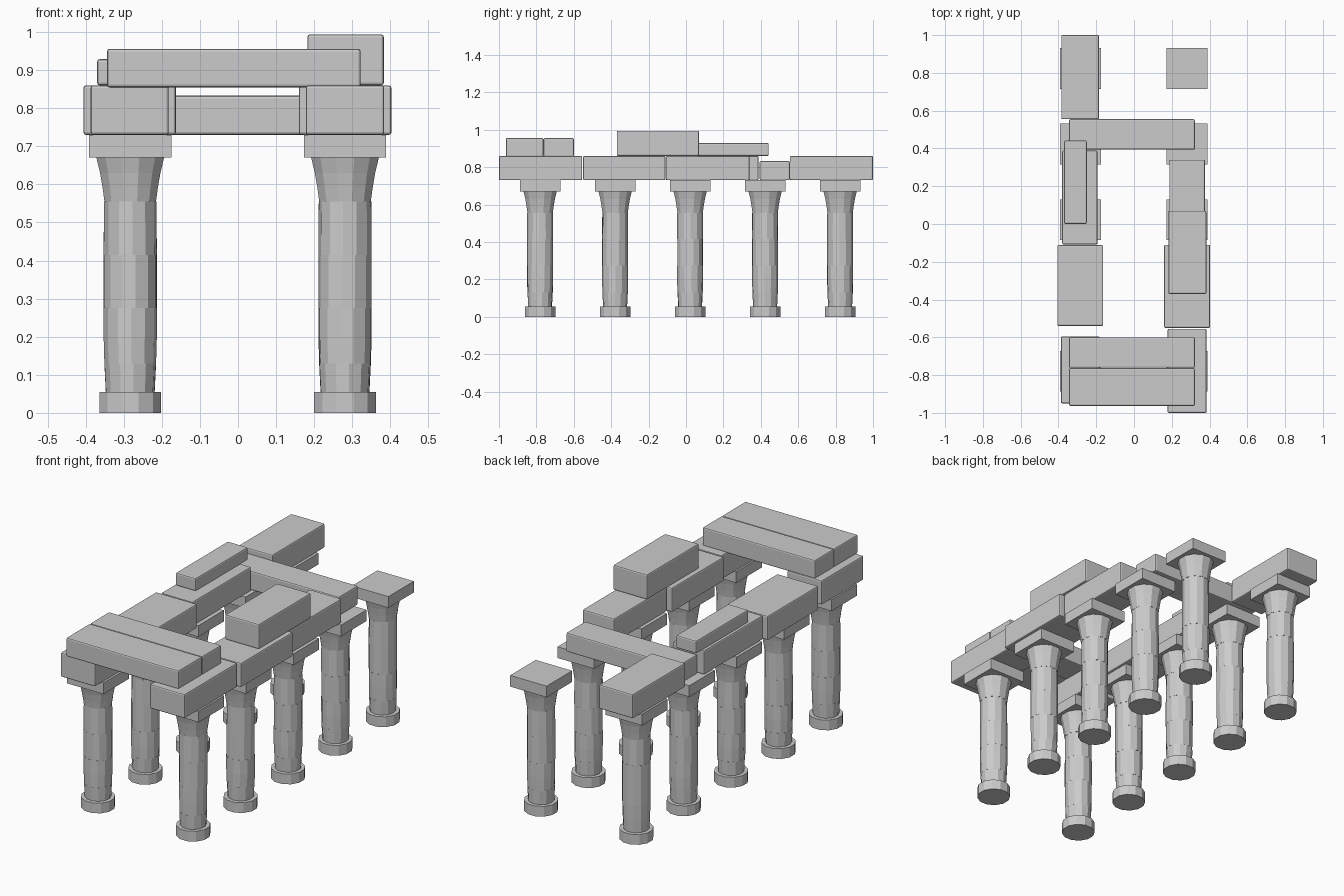
import bpy, bmesh, math, random
from mathutils import Matrix

random.seed(4)
cube = bpy.data.objects.get("Cube")
if cube:
    bpy.data.objects.remove(cube)

stone = bpy.data.materials.new("grey_stone")
stone.use_nodes = True
grey = (0.6, 0.6, 0.6, 1)
stone.diffuse_color = grey
stone.node_tree.nodes["Principled BSDF"].inputs["Base Color"].default_value = grey


def finish(name, bm):
    mesh = bpy.data.meshes.new(name)
    bmesh.ops.recalc_face_normals(bm, faces=bm.faces)
    bm.to_mesh(mesh)
    bm.free()
    mesh.materials.append(stone)
    obj = bpy.data.objects.new(name, mesh)
    bpy.context.collection.objects.link(obj)
    return obj


def block(name, x, y, z, bevel=0.007):
    """Box between the given ranges, with slightly worn edges."""
    bm = bmesh.new()
    ranges = (x, y, z)
    size = [b - a for a, b in ranges]
    mid = [(a + b) / 2 for a, b in ranges]
    bmesh.ops.create_cube(bm, size=1, matrix=Matrix.Translation(mid) @ Matrix.Diagonal((*size, 1)))
    obj = finish(name, bm)
    if bevel:
        mod = obj.modifiers.new("worn_edges", "BEVEL")
        mod.width = bevel
        mod.segments = 2
    return obj


def lathe(bm, profile, turn, sides=12):
    """Closed faceted solid from (radius, height) pairs."""
    rings = []
    for r, z in profile:
        angles = [turn + math.tau * i / sides for i in range(sides)]
        rings.append([bm.verts.new((r * math.cos(a), r * math.sin(a), z)) for a in angles])
    for low, high in zip(rings, rings[1:]):
        for i in range(sides):
            j = (i + 1) % sides
            bm.faces.new((low[i], low[j], high[j], high[i]))
    bm.faces.new(rings[0][::-1])
    bm.faces.new(rings[-1])


# Columns: plinth, stacked drums turned against each other, flared capital
drums = [
    [(0.064, 0.05), (0.068, 0.13)],
    [(0.068, 0.13), (0.07, 0.2), (0.07, 0.275)],
    [(0.07, 0.275), (0.07, 0.415)],
    [(0.07, 0.415), (0.069, 0.555)],
]
capital = [(0.07, 0.555), (0.075, 0.59), (0.082, 0.63), (0.092, 0.67)]
for side, x in (("right", -0.283), ("left", 0.281)):
    for row in range(5):
        y = -0.78 + 0.401 * row
        bm = bmesh.new()
        lathe(bm, [(0.084, 0), (0.084, 0.055)], math.pi / 12)
        for drum in drums:
            lathe(bm, drum, random.uniform(0, math.pi / 6))
        lathe(bm, capital, math.pi / 12)
        column = finish(f"{side}_column_{row + 1}", bm)
        column.location = (x, y, 0)
        block(f"{side}_column_top_{row + 1}", (x - 0.108, x + 0.108),
              (y - 0.108, y + 0.108), (0.67, 0.73), 0)

# Beams lying along each row of columns
beam_z = (0.73, 0.86)
block("left_beam_front", (0.178, 0.384), (-1.0, -0.555), beam_z)
block("left_beam_middle", (0.16, 0.403), (-0.55, -0.11), beam_z)
block("left_beam_back", (0.187, 0.376), (-0.108, 0.34), beam_z)
block("right_beam_front", (-0.387, -0.182), (-0.95, -0.595), beam_z)
block("right_beam_middle", (-0.406, -0.163), (-0.54, -0.112), beam_z)
block("right_beam_back", (-0.38, -0.193), (-0.108, 0.388), beam_z)
block("right_beam_end", (-0.385, -0.185), (0.555, 1.0), beam_z)

# Beams crossing between the rows
block("cross_beam", (-0.344, 0.322), (0.394, 0.555), (0.73, 0.833))
block("front_slab_outer", (-0.344, 0.322), (-0.963, -0.763), (0.855, 0.956))
block("front_slab_inner", (-0.344, 0.322), (-0.761, -0.6), (0.855, 0.956))

# Loose blocks resting on top
block("left_top_block", (0.182, 0.383), (-0.37, 0.07), (0.86, 0.994))
block("right_top_block", (-0.37, -0.25), (0.0, 0.442), (0.86, 0.929))
